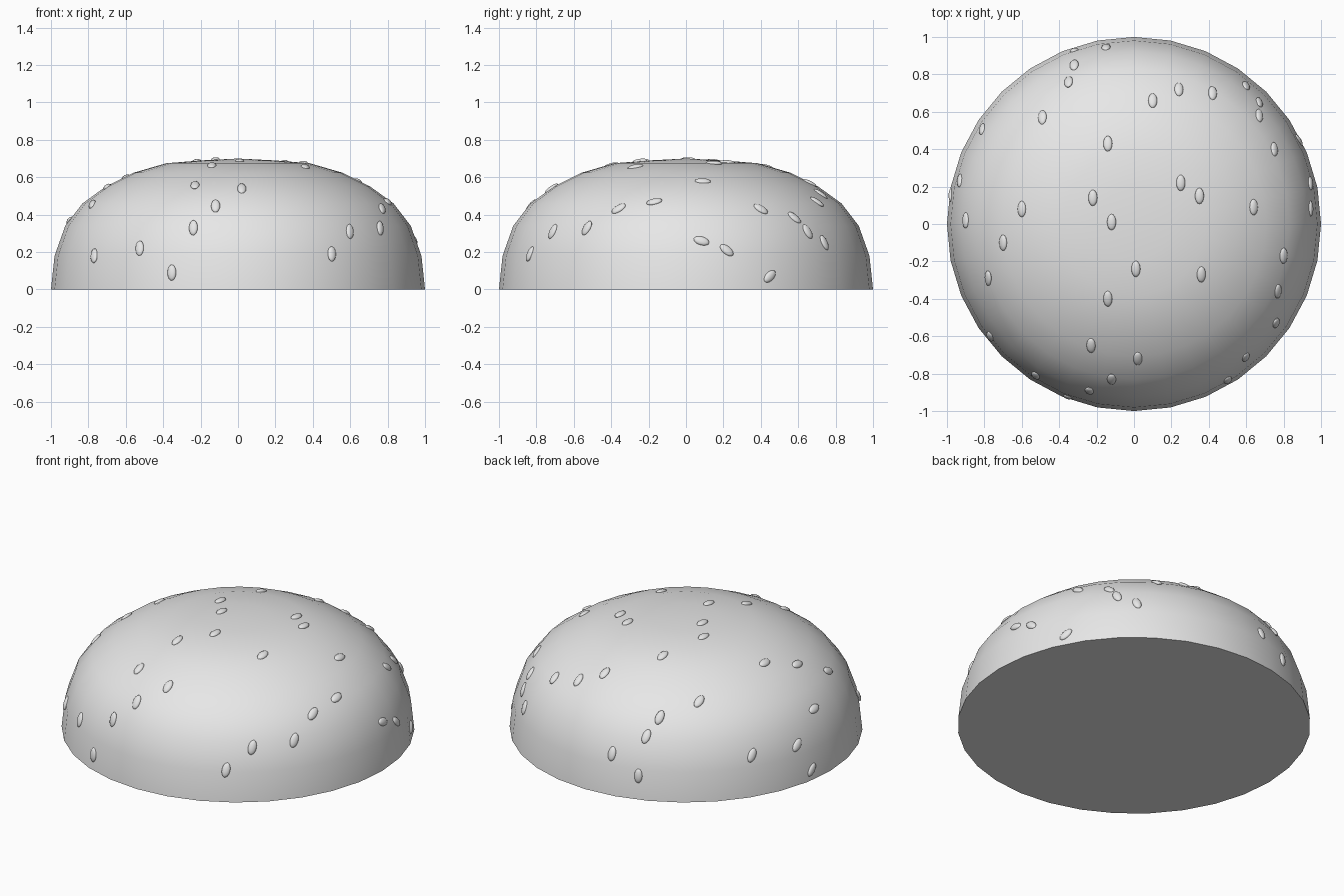
import bpy
import bmesh
from math import radians, cos, sin
from mathutils import Vector, Matrix
from mathutils.bvhtree import BVHTree

default_cube = bpy.data.objects.get("Cube")
if default_cube:
    bpy.data.objects.remove(default_cube, do_unlink=True)


def make_material(name, colour):
    material = bpy.data.materials.new(name)
    material.use_nodes = True
    material.diffuse_color = colour
    material.node_tree.nodes["Principled BSDF"].inputs["Base Color"].default_value = colour
    return material


def make_object(name, mesh_builder, material, sharp_angle):
    mesh = bpy.data.meshes.new(name)
    mesh_builder.to_mesh(mesh)
    mesh.materials.append(material)
    thing = bpy.data.objects.new(name, mesh)
    bpy.context.collection.objects.link(thing)
    bpy.ops.object.select_all(action="DESELECT")
    thing.select_set(True)
    bpy.context.view_layer.objects.active = thing
    bpy.ops.object.shade_smooth_by_angle(angle=radians(sharp_angle))
    return thing


grey = make_material("plain grey", (0.8, 0.8, 0.8, 1.0))

# Bun dome: a rounded profile spun into rings, closed by a flat base
SIDES = 32
heights = [0, 0.18, 0.34, 0.46, 0.55, 0.625, 0.675, 0.69]
dome = bmesh.new()
rings = []
for step, height in enumerate(heights):
    radius = cos(radians(90) * step / len(heights))
    ring = []
    for side in range(SIDES):
        turn = radians(360) * side / SIDES
        ring.append(dome.verts.new((radius * cos(turn), radius * sin(turn), height)))
    rings.append(ring)
for lower, upper in zip(rings, rings[1:]):
    for side in range(SIDES):
        after = (side + 1) % SIDES
        dome.faces.new((lower[side], lower[after], upper[after], upper[side]))
peak = dome.verts.new((0, 0, 0.7))
for side in range(SIDES):
    dome.faces.new((rings[-1][side], rings[-1][(side + 1) % SIDES], peak))
dome.faces.new(reversed(rings[0]))
dome.normal_update()
surface = BVHTree.FromBMesh(dome)
make_object("bun_top", dome, grey, 40)

# Seeds: flattened ovals lying on the dome
seeds = bmesh.new()


def add_seed(point, normal, long_axis=None):
    # the long axis follows the slope from front to back
    along = long_axis or normal.cross(Vector((1, 0, 0)))
    along = (along - normal * along.dot(normal)).normalized()
    across = along.cross(normal)
    turn = Matrix((across, along, normal)).transposed().to_4x4()
    size = Matrix.Diagonal((0.024, 0.043, 0.013, 1))
    bmesh.ops.create_uvsphere(seeds, u_segments=16, v_segments=8, radius=1,
                              matrix=Matrix.Translation(point) @ turn @ size)


def drop_seed(x, y):
    point, normal, _, _ = surface.ray_cast(Vector((x, y, 1)), Vector((0, 0, -1)))
    if point:
        add_seed(point, normal)


def push_seed(degrees, height, long_axis=None):
    outward = Vector((cos(radians(degrees)), sin(radians(degrees)), 0))
    start = outward * 2 + Vector((0, 0, height))
    point, normal, _, _ = surface.ray_cast(start, -outward)
    if point:
        add_seed(point, normal, long_axis)


# Seeds on the crown, placed from above
crown = [
    (-.32, .85), (-.35, .76), (-.49, .57), (-.9, .02), (-.6, .08), (-.7, -.1),
    (-.78, -.29), (-.14, .43), (-.22, .14), (-.12, .01), (.01, -.24), (-.14, -.4),
    (-.23, -.65), (-.12, -.83), (.02, -.72), (.1, .66), (.24, .72), (.42, .7),
    (.67, .65), (.67, .58), (.75, .4), (.64, .09), (.35, .15), (.25, .22),
    (.36, -.27), (.8, -.17), (.77, -.36), (.76, -.53),
]
for x, y in crown:
    drop_seed(x, y)

# Seeds on the steep sides, placed by direction and height
sides = [
    (5, .26), (13, .21), (51, .25), (99, .24), (109, .14), (148, .24), (166, .23),
    (171, .06), (218, .18), (237, .22), (249, .09), (255, .33), (301, .19), (310, .31),
]
for degrees, height in sides:
    push_seed(degrees, height)
push_seed(27, .07, Vector((0, 1, .8)))

make_object("sesame_seeds", seeds, grey, 60)
